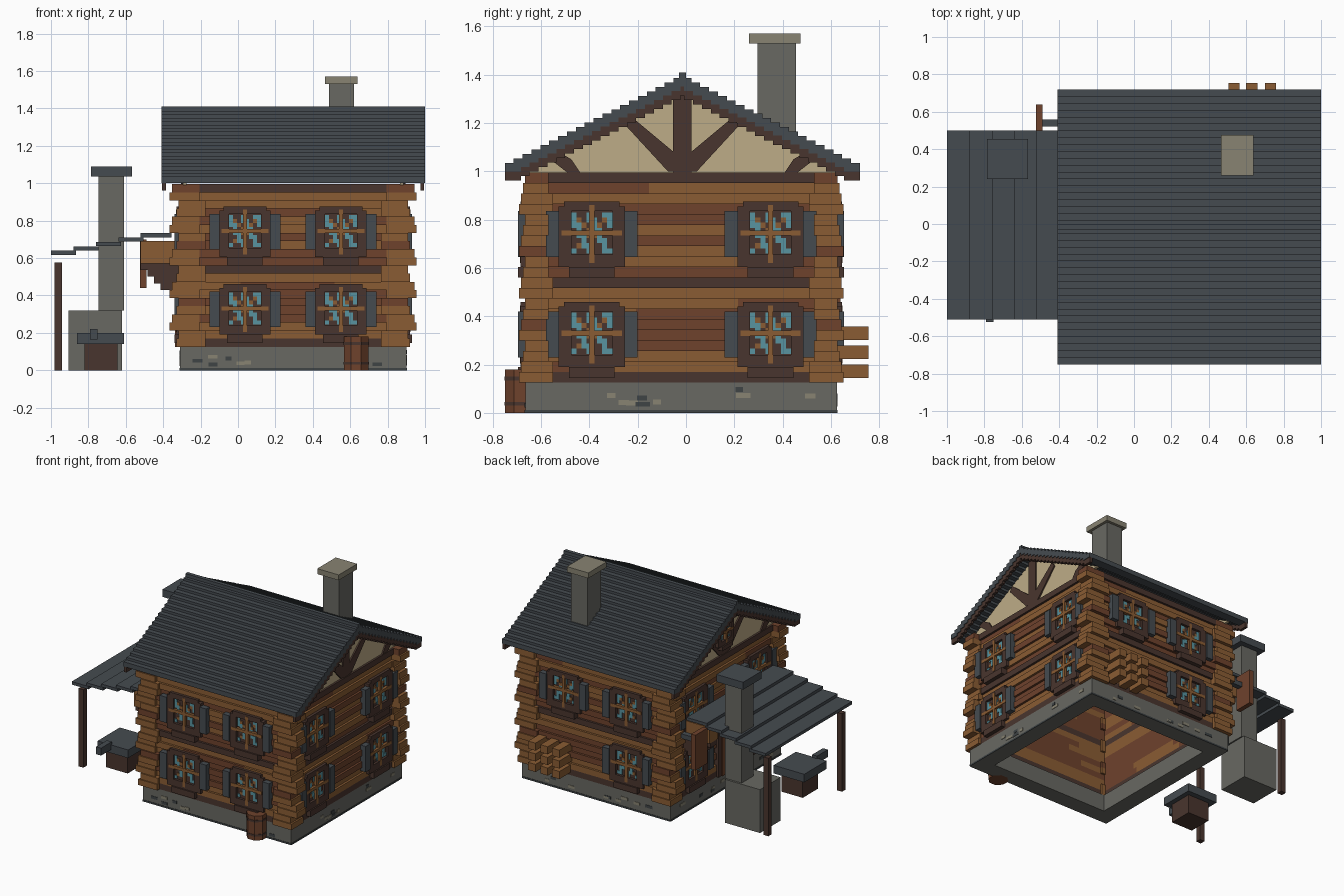
import bpy, bmesh, math, random
from mathutils import Vector

cube = bpy.data.objects.get("Cube")
if cube:
    bpy.data.objects.remove(cube, do_unlink=True)
random.seed(4)

# Materials
COLOURS = {
    "slate": (69, 75, 80), "tan_wood": (138, 92, 51), "mid_wood": (110, 66, 44),
    "dark_wood": (73, 53, 46), "stone": (104, 104, 98), "light_stone": (136, 131, 114),
    "dark_stone": (62, 67, 69), "plaster": (190, 172, 135), "glass": (88, 148, 160),
}
KEYS = list(COLOURS)
MATS = []
for key, rgb in COLOURS.items():
    lin = tuple(((c / 255 + 0.055) / 1.055) ** 2.4 for c in rgb) + (1.0,)
    m = bpy.data.materials.new(key)
    m.use_nodes = True
    m.diffuse_color = lin
    bsdf = m.node_tree.nodes["Principled BSDF"]
    bsdf.inputs["Base Color"].default_value = lin
    bsdf.inputs["Roughness"].default_value = 0.9
    MATS.append(m)

CX, CY = 0.295, -0.02        # house centre
HX, HY = 0.605, 0.645        # half size to the log faces


class Part:
    """One object made of boxes and extruded polygons."""
    def __init__(self, name):
        self.name, self.bm = name, bmesh.new()

    def prism(self, ring, offset, mat):
        a = [self.bm.verts.new(p) for p in ring]
        b = [self.bm.verts.new(Vector(p) + Vector(offset)) for p in ring]
        n = len(a)
        faces = [self.bm.faces.new(a), self.bm.faces.new(b[::-1])]
        faces += [self.bm.faces.new((a[i], b[i], b[(i + 1) % n], a[(i + 1) % n])) for i in range(n)]
        for f in faces:
            f.material_index = KEYS.index(mat)

    def box(self, x0, x1, y0, y1, z0, z1, mat):
        self.prism([(x0, y0, z0), (x1, y0, z0), (x1, y1, z0), (x0, y1, z0)], (0, 0, z1 - z0), mat)

    def side_box(self, side, u0, u1, d0, d1, z0, z1, mat):
        """u runs along the wall in world x or y, d is the distance outward from the log face."""
        s = 1 if side in ("back", "left") else -1
        if side in ("front", "back"):
            ys = sorted((CY + s * (HY + d0), CY + s * (HY + d1)))
            self.box(u0, u1, *ys, z0, z1, mat)
        else:
            s = -1 if side == "right" else 1
            xs = sorted((CX + s * (HX + d0), CX + s * (HX + d1)))
            self.box(*xs, u0, u1, z0, z1, mat)

    def done(self):
        bmesh.ops.recalc_face_normals(self.bm, faces=self.bm.faces)
        me = bpy.data.meshes.new(self.name)
        self.bm.to_mesh(me)
        self.bm.free()
        for m in MATS:
            me.materials.append(m)
        bpy.context.collection.objects.link(bpy.data.objects.new(self.name, me))


SIDES = {"front": (CX, HX), "back": (CX, HX), "left": (CY, HY), "right": (CY, HY)}

# Stone foundation ring with patches
p = Part("foundation")
for side, (c, h) in SIDES.items():
    inset = 0.12 if side in ("left", "right") else 0
    p.side_box(side, c - h + inset, c + h - inset, -0.12, 0, 0, 0.125, "stone")
    p.side_box(side, c - h, c + h, 0, 0.003, 0, 0.012, "dark_stone")
    for i in range(9):
        u, z = c + random.uniform(-0.9, 0.8) * h, random.uniform(0.02, 0.09)
        p.side_box(side, u, u + random.uniform(0.03, 0.06), 0, 0.003, z, z + 0.02,
                   random.choice(("light_stone", "dark_stone")))
p.done()

# Log walls: stacked courses, every second one standing proud
BANDS = "DTTMMMMTTDMMTMTMMTTD"
WOOD = {"D": "dark_wood", "T": "tan_wood", "M": "mid_wood"}
Z0, PITCH = 0.125, 0.0435
for side, (c, h) in SIDES.items():
    p = Part(side + "_log_wall")
    for i, b in enumerate(BANDS):
        z = Z0 + i * PITCH
        proud = 0.0 if i % 2 or b == "D" else -0.016
        cuts = [c - h + 0.02, c - h * random.uniform(0.2, 0.5), c + h * random.uniform(0.2, 0.5), c + h - 0.02]
        for u0, u1 in zip(cuts, cuts[1:]):
            k = random.choice("TM") if b != "D" and random.random() < 0.3 else b
            p.side_box(side, u0, u1, -0.1, proud, z, z + PITCH, WOOD[k])
    p.done()

# Interlocking log ends at the four corners
p = Part("corner_log_ends")
for sx in (-1, 1):
    for sy in (-1, 1):
        for i in range(20):
            z = Z0 + i * PITCH
            long_x = (i // 2) % 2
            ex = (0.66 if long_x else 0.625) - 0.012 * (i % 2)
            ey = (0.655 if long_x else 0.672) - 0.008 * (i % 2)
            ix, iy = (0.50, 0.55) if long_x else (0.47, 0.53)
            xs = sorted((CX + sx * ix, CX + sx * ex))
            ys = sorted((CY + sy * iy, CY + sy * ey))
            p.box(*xs, *ys, z, z + PITCH, "mid_wood" if i % 7 == 5 else "tan_wood")
p.done()


# Windows with frames, lattice panes, cross bars and shutters
def window(name, side, u, z, shutters=True, r=0.13):
    p = Part(name)
    k = r / 0.13

    def bx(a, b, d0, d1, e, f, mat):
        p.side_box(side, u + a * k, u + b * k, d0, d1, z + e * k, z + f * k, mat)
    for s in (-1, 1):
        lo, hi = sorted((s * 0.085, s * 0.137))
        bx(lo, hi, -0.03, 0.02, -0.12, 0.11, "dark_wood")
    bx(-0.115, 0.115, -0.03, 0.02, 0.09, 0.13, "dark_wood")
    bx(-0.137, 0.137, -0.03, 0.02, -0.14, -0.09, "dark_wood")
    bx(-0.095, 0.095, -0.03, 0.03, -0.185, -0.14, "dark_wood")
    bx(-0.085, 0.085, -0.03, 0.002, -0.09, 0.09, "dark_wood")
    c = 0.0213
    for i in range(8):
        for j in range(8):
            diag = min(abs(i - j), abs(i + j - 7))
            mat = "glass" if (i * 3 + j * 5) % 7 in (0, 2, 4) else ("tan_wood" if diag == 0 else None)
            if mat:
                bx((i - 4) * c, (i - 3) * c, 0.002, 0.007, (j - 4) * c, (j - 3) * c, mat)
    bx(-0.011, 0.011, 0, 0.022, -0.125, 0.115, "tan_wood")
    bx(-0.125, 0.125, 0, 0.0225, -0.011, 0.011, "tan_wood")
    if shutters:
        for s in (-1, 1):
            lo, hi = sorted((s * 0.135, s * 0.19))
            bx(lo, hi, -0.01, 0.03, -0.1, 0.09, "slate")
    p.done()


for side, us in {"front": (0.037, 0.55), "back": (0.037, 0.55), "right": (-0.39, 0.35), "left": (-0.39, 0.35)}.items():
    # the left side is mapped outward to -x by the opposite sign below
    for n, u in enumerate(us):
        for label, z in (("lower", 0.33), ("upper", 0.745)):
            if side == "back" and label == "lower" and n == 1:
                continue                        # firewood stands here
            window(f"{side}_{label}_window_{n + 1}", side, u, z)

# Door under the lean-to
p = Part("side_door")
p.side_box("right", -0.13, 0.09, -0.02, 0.02, 0.125, 0.51, "dark_wood")
p.side_box("right", -0.10, 0.06, 0.02, 0.028, 0.125, 0.48, "mid_wood")
p.done()

# Plaster gables with dark timber framing
for name, s in (("left_gable", 1), ("right_gable", -1)):
    p = Part(name)
    x, out = CX + s * 0.57, s * 0.02
    p.prism([(x, -0.70, 0.99), (x, 0.67, 0.99), (x, -0.015, 1.35)], (out, 0, 0), "plaster")
    xt, ot = x + out * 0.9, s * 0.012
    p.prism([(xt, -0.053, 0.99), (xt, 0.023, 0.99), (xt, 0.023, 1.36), (xt, -0.053, 1.36)], (ot, 0, 0), "dark_wood")
    for m in (-1, 1):
        for poly in ([(0, 1.0), (0.06, 1.0), (0.235, 1.19), (0.21, 1.225), (0, 1.05)],
                     [(0.42, 0.99), (0.47, 0.99), (0.56, 1.06), (0.52, 1.085), (0.46, 1.05)]):
            p.prism([(xt, -0.015 + m * a, b) for a, b in poly], (ot, 0, 0), "dark_wood")
    p.done()
window("attic_window", "right", 0.0, 1.17, False, 0.085)

# Stepped slate roof with timber barge boards
roof, barge = Part("main_roof"), Part("barge_boards")
N, HALF, RY = 20, 0.735, -0.015
step = HALF / N
for s in (-1, 1):
    for k in range(N):
        z = 1.0 + 0.0185 * k
        ys = sorted((RY + s * (HALF - k * step), RY + s * max(HALF - (k + 1.8) * step, 0)))
        roof.box(-0.41, 1.0, *ys, z, z + 0.035, "slate")
        for x0 in (-0.405, 0.975):
            barge.box(x0, x0 + 0.02, *ys, z - 0.038, z + 0.001, "dark_wood")
roof.box(-0.41, 1.0, RY - 0.014, RY + 0.014, 1.36, 1.41, "slate")
roof.done()
barge.done()

# Main chimney
p = Part("main_chimney")
p.box(0.487, 0.62, 0.295, 0.455, 1.1, 1.53, "stone")
p.box(0.465, 0.64, 0.26, 0.475, 1.53, 1.57, "light_stone")
p.done()

# Outdoor oven with its own chimney
p = Part("outdoor_oven")
p.box(-0.905, -0.62, 0.19, 0.43, 0, 0.32, "stone")
p.box(-0.745, -0.61, 0.275, 0.415, 0.32, 1.035, "stone")
p.box(-0.785, -0.567, 0.24, 0.455, 1.035, 1.09, "slate")
p.done()

# Lean-to roof of five overlapping planks, posts and corbels
p = Part("lean_to_roof")
for i in range(5):
    x, z = -1.0 + 0.12 * i, 0.617 + 0.0235 * i
    p.box(x, x + 0.135 + 0.03 * (i == 4), -0.51, 0.50, z, z + 0.022, "slate")
p.done()
p = Part("lean_to_posts")
for y in (-0.44, 0.42):
    p.box(-0.98, -0.94, y - 0.02, y + 0.02, 0, 0.575, "dark_wood")
p.done()
p = Part("lean_to_brackets")
for y in (-0.42, 0.42):
    p.box(-0.52, -0.3, y - 0.05, y + 0.05, 0.57, 0.69, "tan_wood")
    for i in range(4):
        p.box(-0.52 + 0.035 * i, -0.3, y - 0.035, y + 0.035, 0.535 - 0.035 * i, 0.57 - 0.035 * i, "dark_wood")
p.done()
p = Part("hanging_board")
p.box(-0.525, -0.49, 0.50, 0.64, 0.44, 0.70, "mid_wood")
p.box(-0.49, -0.30, 0.52, 0.56, 0.60, 0.635, "slate")
p.done()

# Covered basin with handle
p = Part("covered_basin")
p.box(-0.82, -0.645, -0.365, -0.19, 0, 0.14, "dark_wood")
p.box(-0.86, -0.61, -0.41, -0.15, 0.14, 0.20, "slate")
p.box(-0.79, -0.75, -0.525, -0.40, 0.165, 0.22, "slate")
p.done()

# Barrel with hoops
p = Part("barrel")
for r, z0, z1, mat in ((0.07, 0, 0.18, "mid_wood"), (0.073, 0.03, 0.045, "dark_wood"), (0.073, 0.135, 0.15, "dark_wood")):
    ring = [(0.632 + r * math.cos(a), -0.685 + r * math.sin(a), z0)
            for a in (math.pi * (i + 0.5) / 4 for i in range(8))]
    p.prism(ring, (0, 0, z1 - z0), mat)
p.done()

# Firewood stack
p = Part("firewood_stack")
for x in (0.505, 0.60, 0.70):
    for z in (0.145, 0.223, 0.302):
        p.box(x, x + 0.06, 0.60, 0.755, z, z + 0.056, "tan_wood")
p.done()
